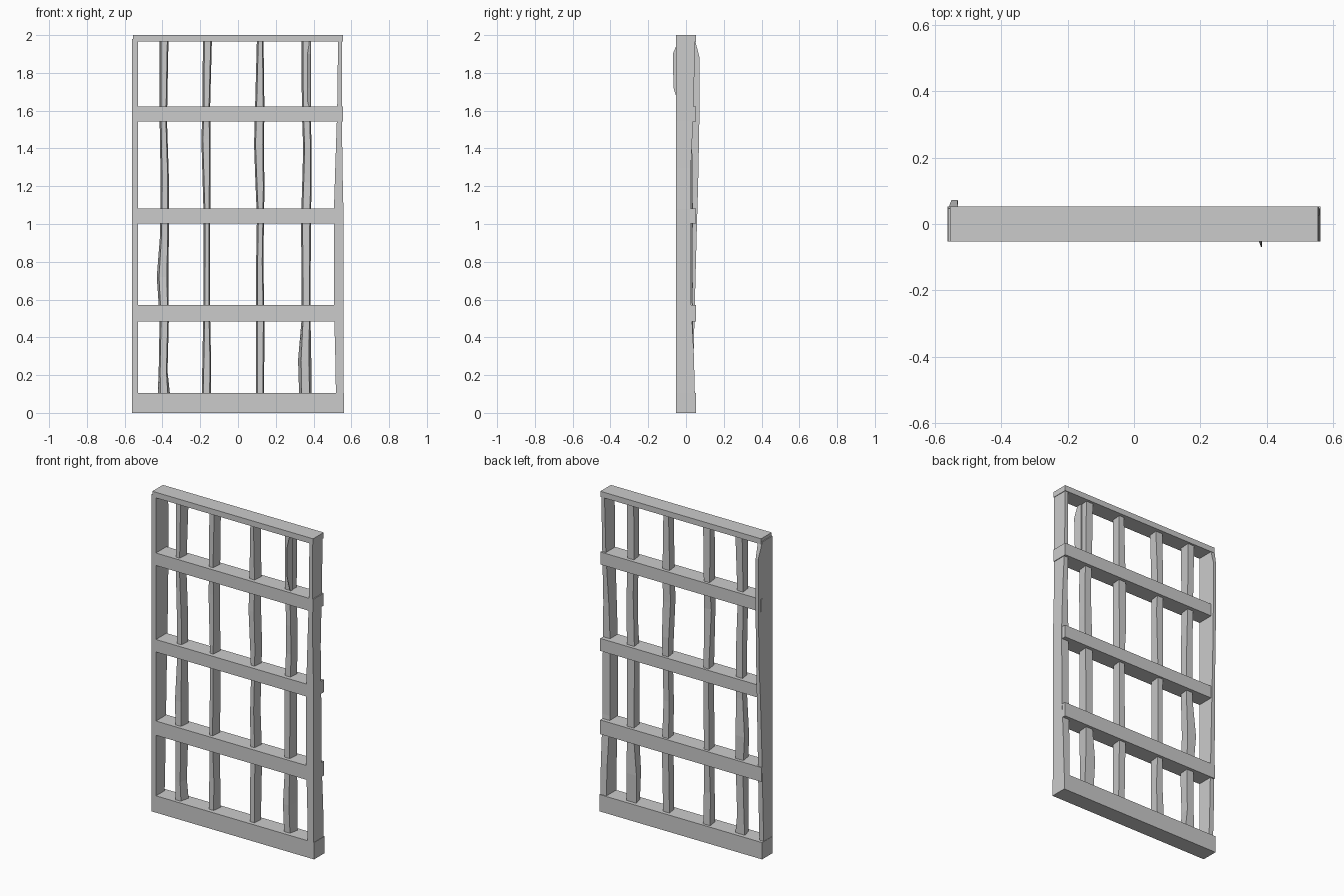
import bpy, bmesh, random

random.seed(4)
D = 0.052  # half depth of the frame


def make_object(name, bm):
    bmesh.ops.recalc_face_normals(bm, faces=bm.faces)
    mesh = bpy.data.meshes.new(name)
    bm.to_mesh(mesh)
    bm.free()
    obj = bpy.data.objects.new(name, mesh)
    bpy.context.collection.objects.link(obj)
    return obj


def loft(name, rings):
    """Skin a stack of four-cornered rings."""
    bm = bmesh.new()
    rows = [[bm.verts.new(p) for p in ring] for ring in rings]
    for a, b in zip(rows, rows[1:]):
        for i in range(4):
            j = (i + 1) % 4
            bm.faces.new((a[i], a[j], b[j], b[i]))
    bm.faces.new(rows[0])
    bm.faces.new(rows[-1])
    return make_object(name, bm)


def section(z, front_l, front_r, back_l, back_r, yf, yb):
    return [(front_l, yf, z), (front_r, yf, z), (back_r, yb, z), (back_l, yb, z)]


# Straight horizontal rails: bottom, top, half width
for name, z0, z1, half in (("bottom_rail", 0, 0.105, 0.562),
                           ("lower_rail", 0.483, 0.572, 0.557),
                           ("middle_rail", 1.003, 1.081, 0.556),
                           ("upper_rail", 1.543, 1.621, 0.555),
                           ("top_rail", 1.965, 2.0, 0.555)):
    loft(name, [section(z, -half, half, -half, half, -D, D) for z in (z0, z1)])

# Left stile: bulges backwards near the top (z, back y, back left, back right)
left = [(0.0, 0.030, -0.56, -0.53), (0.3, 0.040, -0.56, -0.53),
        (0.7, 0.050, -0.558, -0.53), (1.0, 0.058, -0.555, -0.53),
        (1.2, 0.064, -0.55, -0.53), (1.5, 0.07, -0.55, -0.53),
        (1.88, 0.072, -0.55, -0.532), (1.98, 0.046, -0.56, -0.53)]
loft("left_stile", [section(z, -0.561, -0.53, bl, br, -D, yb)
                    for z, yb, bl, br in left])

# Right stile: wavy and hollowed at the back (z, inner x, outer x, back y)
right = [(0.0, 0.52, 0.56, 0.049), (0.3, 0.515, 0.559, 0.042),
         (0.6, 0.507, 0.558, 0.026), (1.08, 0.508, 0.558, 0.024),
         (1.3, 0.515, 0.553, 0.026), (1.6, 0.525, 0.55, 0.04),
         (1.99, 0.53, 0.552, 0.048)]
loft("right_stile", [section(z, xi, xo, xi, xo, -D, yb)
                     for z, xi, xo, yb in right])

# Rough-hewn upright bars: (z, left x, right x)
bars = [
    [(0.05, -0.427, -0.355), (0.22, -0.42, -0.373), (0.5, -0.415, -0.366),
     (0.72, -0.43, -0.368), (0.95, -0.412, -0.366), (1.25, -0.41, -0.366),
     (1.55, -0.415, -0.376), (1.98, -0.415, -0.368)],
    [(0.05, -0.193, -0.144), (0.3, -0.188, -0.143), (0.53, -0.184, -0.148),
     (1.04, -0.182, -0.147), (1.45, -0.194, -0.145), (1.6, -0.188, -0.148),
     (1.98, -0.186, -0.138)],
    [(0.05, 0.094, 0.138), (0.5, 0.095, 0.14), (0.8, 0.096, 0.134),
     (1.04, 0.1, 0.138), (1.2, 0.093, 0.14), (1.42, 0.085, 0.137),
     (1.6, 0.09, 0.14), (1.98, 0.1, 0.135)],
    [(0.05, 0.325, 0.39), (0.28, 0.318, 0.388), (0.5, 0.337, 0.384),
     (1.03, 0.334, 0.386), (1.22, 0.34, 0.39), (1.4, 0.345, 0.39),
     (1.6, 0.338, 0.384), (1.98, 0.336, 0.384)],
]
for n, profile in enumerate(bars, 1):
    rings = []
    for z, xl, xr in profile:
        centre = (xl + xr) / 2
        fl = max(xl + 0.008, centre - 0.019)
        fr = min(xr - 0.006, centre + 0.022)
        yf = random.uniform(-0.034, -0.024)
        yb = random.uniform(0.026, 0.04)
        rings.append(section(z, fl, fr, xl, xr, yf, yb))
    loft(f"upright_bar_{n}", rings)

# Thin splinter standing out from the front of the last bar
loft("bar_splinter", [section(z, 0.383, 0.386, 0.36, 0.386, yf, -0.01)
                      for z, yf in ((1.62, -0.035), (1.72, -0.066),
                                    (1.9, -0.07), (1.97, -0.04))])
